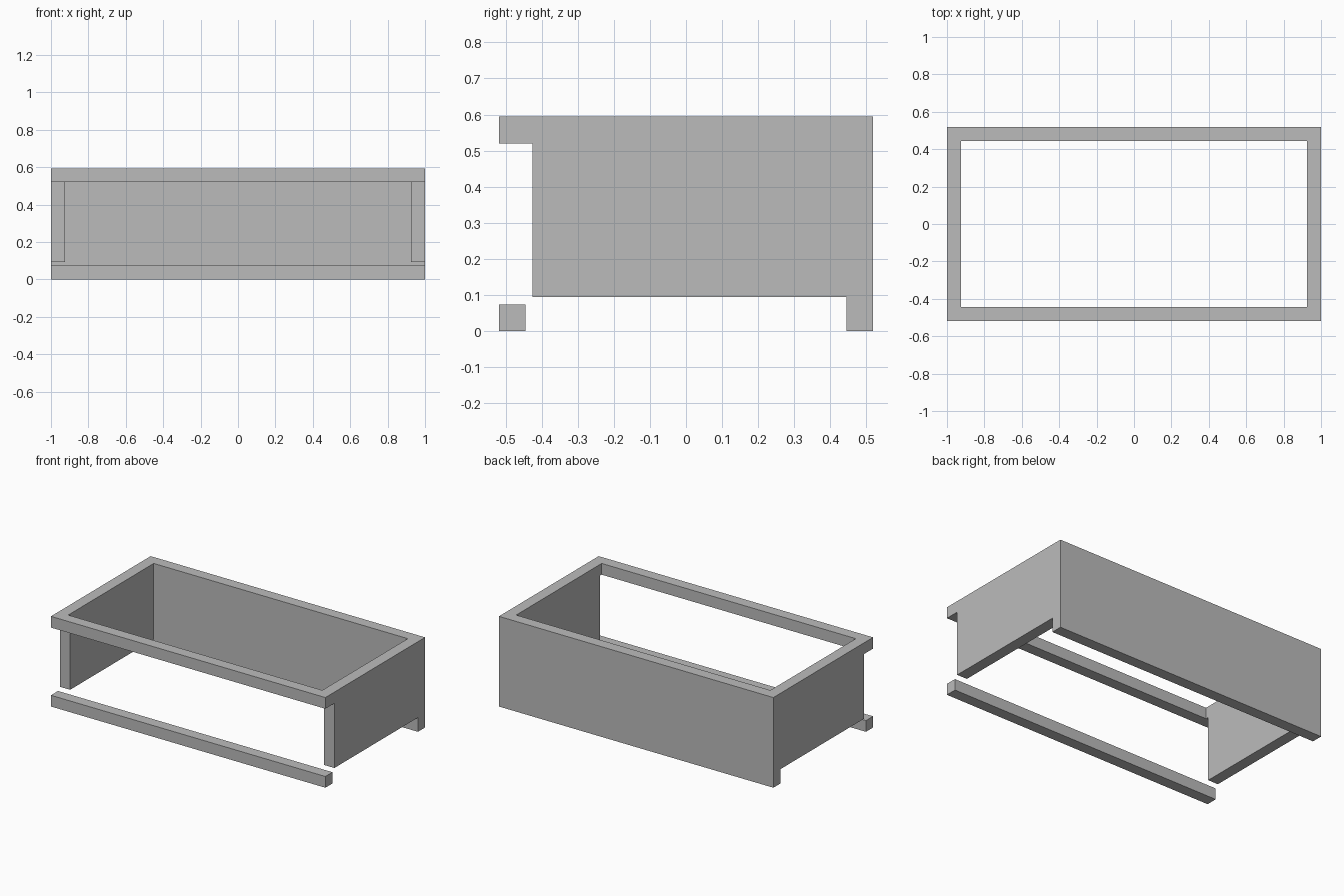
import bpy
import bmesh

if "Cube" in bpy.data.objects:
    bpy.data.objects.remove(bpy.data.objects["Cube"], do_unlink=True)

HALF_X, HALF_Y, HEIGHT = 1.0, 0.519, 0.594   # outer size
WALL = 0.074                                 # board thickness
SETBACK = 0.094                              # side panel inset from front and floor
INNER_X, INNER_Y = HALF_X - WALL, HALF_Y - WALL

grey = bpy.data.materials.new("plain_grey")
grey.use_nodes = True
grey.diffuse_color = (0.5, 0.5, 0.5, 1)
grey.node_tree.nodes["Principled BSDF"].inputs["Base Color"].default_value = (0.5, 0.5, 0.5, 1)


def extrude_profile(name, profile, x0, x1):
    """Extrude a (y, z) outline along x."""
    bm = bmesh.new()
    face = bm.faces.new([bm.verts.new((x0, y, z)) for y, z in profile])
    result = bmesh.ops.extrude_face_region(bm, geom=[face])
    moved = [v for v in result["geom"] if isinstance(v, bmesh.types.BMVert)]
    bmesh.ops.translate(bm, verts=moved, vec=(x1 - x0, 0, 0))
    bmesh.ops.recalc_face_normals(bm, faces=bm.faces)
    mesh = bpy.data.meshes.new(name)
    bm.to_mesh(mesh)
    bm.free()
    mesh.materials.append(grey)
    obj = bpy.data.objects.new(name, mesh)
    bpy.context.collection.objects.link(obj)
    return obj


def rectangle(y0, y1, z0, z1):
    return [(y0, z0), (y1, z0), (y1, z1), (y0, z1)]


# Side panels: top arm reaching forward, back post reaching the floor
side_profile = [
    (-HALF_Y, HEIGHT), (-HALF_Y, HEIGHT - WALL),
    (-HALF_Y + SETBACK, HEIGHT - WALL), (-HALF_Y + SETBACK, SETBACK),
    (INNER_Y, SETBACK), (INNER_Y, 0), (HALF_Y, 0), (HALF_Y, HEIGHT),
]
extrude_profile("left_side_panel", side_profile, INNER_X, HALF_X)
extrude_profile("right_side_panel", side_profile, -HALF_X, -INNER_X)

# Back panel and front top rail fit between the sides
extrude_profile("back_panel", rectangle(INNER_Y, HALF_Y, 0, HEIGHT), -INNER_X, INNER_X)
extrude_profile("front_top_rail",
                rectangle(-HALF_Y, -INNER_Y, HEIGHT - WALL, HEIGHT), -INNER_X, INNER_X)

# Separate front bottom rail, full width
extrude_profile("front_bottom_rail", rectangle(-HALF_Y, -INNER_Y, 0, WALL), -HALF_X, HALF_X)
